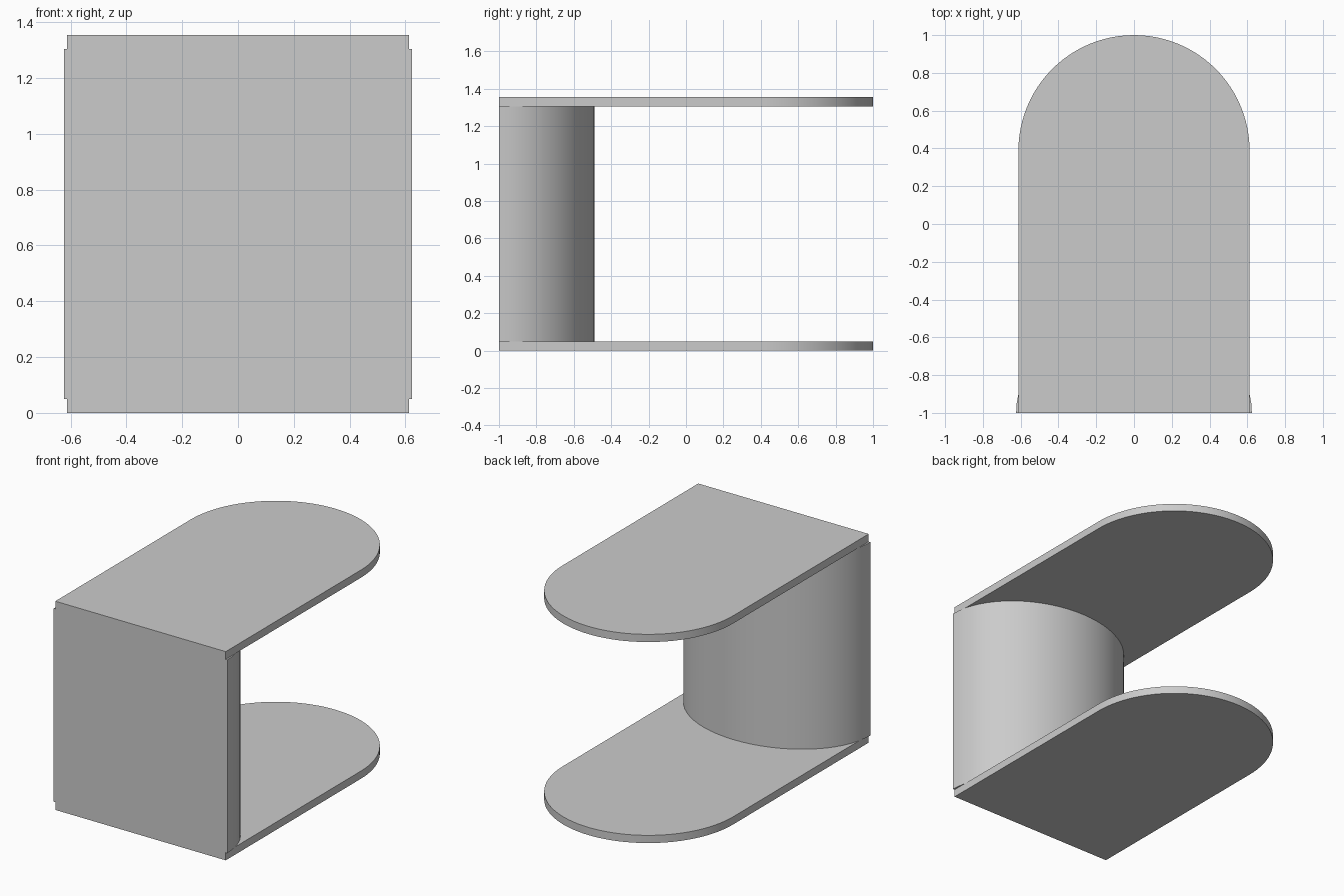
import bpy, bmesh
from math import sin, cos, pi, radians

cube = bpy.data.objects.get("Cube")
if cube:
    bpy.data.objects.remove(cube, do_unlink=True)

GREY = (0.6, 0.6, 0.6, 1)
grey = bpy.data.materials.new("plain grey")
grey.use_nodes = True
grey.diffuse_color = GREY
grey.node_tree.nodes["Principled BSDF"].inputs["Base Color"].default_value = GREY


def half_ellipse(rx, ry, cy, steps):
    """Points of the back half of an ellipse, from +x round to -x."""
    return [(rx * cos(pi * i / steps), cy + ry * sin(pi * i / steps))
            for i in range(steps + 1)]


def extrude_outline(name, outline, z0, z1):
    bm = bmesh.new()
    base = bm.faces.new([bm.verts.new((x, y, z0)) for x, y in outline])
    top = bmesh.ops.extrude_face_region(bm, geom=[base])["geom"]
    verts = [v for v in top if isinstance(v, bmesh.types.BMVert)]
    bmesh.ops.translate(bm, verts=verts, vec=(0, 0, z1 - z0))
    bmesh.ops.recalc_face_normals(bm, faces=bm.faces)
    mesh = bpy.data.meshes.new(name)
    bm.to_mesh(mesh)
    bm.free()
    mesh.materials.append(grey)
    obj = bpy.data.objects.new(name, mesh)
    bpy.context.collection.objects.link(obj)
    bpy.ops.object.select_all(action="DESELECT")
    obj.select_set(True)
    bpy.context.view_layer.objects.active = obj
    bpy.ops.object.shade_smooth_by_angle(angle=radians(30))


HALF_W, HEIGHT, THICK = 0.612, 1.355, 0.05

# Round-ended shelves at the bottom and the top
shelf = [(-HALF_W, -1), (HALF_W, -1)] + half_ellipse(HALF_W, 0.612, 0.388, 48)
extrude_outline("bottom_shelf", shelf, 0, THICK)
extrude_outline("top_shelf", shelf, HEIGHT - THICK, HEIGHT)

# Flat-fronted, curved-back column between the shelves
column = half_ellipse(0.624, 0.51, -1, 32)
extrude_outline("column", column, THICK, HEIGHT - THICK)
